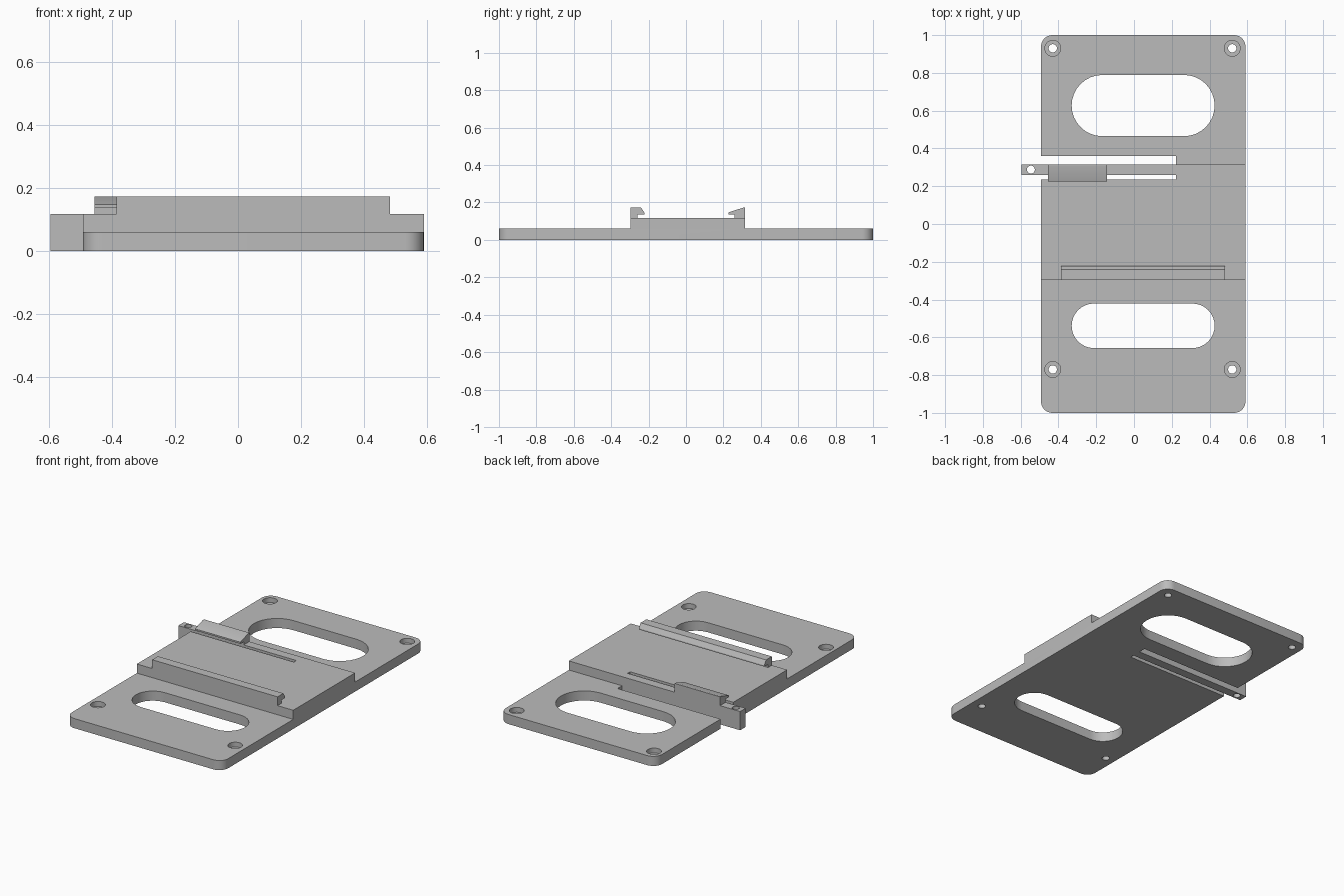
import bpy, bmesh, math

if "Cube" in bpy.data.objects:
    bpy.data.objects.remove(bpy.data.objects["Cube"])

grey = bpy.data.materials.new("plain grey")
grey.diffuse_color = (0.5, 0.5, 0.5, 1)
grey.use_nodes = True
grey.node_tree.nodes["Principled BSDF"].inputs["Base Color"].default_value = grey.diffuse_color


def prism(name, pts, axis, lo, hi, corner=0.0):
    """Extrude a closed profile along x (points are y, z) or z (points are x, y)."""
    bm = bmesh.new()
    place = (lambda p, t: (t, p[0], p[1])) if axis == "x" else (lambda p, t: (p[0], p[1], t))
    a = [bm.verts.new(place(p, lo)) for p in pts]
    b = [bm.verts.new(place(p, hi)) for p in pts]
    n = len(pts)
    bm.faces.new(a)
    bm.faces.new(b)
    for i in range(n):
        j = (i + 1) % n
        bm.faces.new((a[i], a[j], b[j], b[i]))
    bmesh.ops.recalc_face_normals(bm, faces=bm.faces)
    if corner:
        # round the upright edges at both ends of the plate
        edges = [e for e in bm.edges
                 if abs(e.verts[0].co.z - e.verts[1].co.z) > 0.01
                 and all(abs(v.co.y) > 0.99 for v in e.verts)]
        bmesh.ops.bevel(bm, geom=edges, offset=corner, segments=8,
                        profile=0.5, affect="EDGES")
    me = bpy.data.meshes.new(name)
    bm.to_mesh(me)
    bm.free()
    ob = bpy.data.objects.new(name, me)
    bpy.context.collection.objects.link(ob)
    me.materials.append(grey)
    return ob


def rect(x0, x1, y0, y1):
    return [(x0, y0), (x1, y0), (x1, y1), (x0, y1)]


def stadium(x0, x1, cy, r, n=16):
    """Outline with round ends; a circle when x1 - x0 equals 2r."""
    pts = []
    for cx, start in ((x1 - r, -90), (x0 + r, 90)):
        for i in range(n + 1):
            t = math.radians(start + 180 * i / n)
            pts.append((cx + r * math.cos(t), cy + r * math.sin(t)))
    if x1 - x0 < 2 * r + 1e-5:
        pts = pts[:n] + pts[n + 1:-1]
    return pts


def circle(x, y, r):
    return stadium(x - r, x + r, y, r)


def cut(target, pts, lo=-0.1, hi=0.3):
    cutter = prism("cutter", pts, "z", lo, hi)
    cutter.hide_render = True
    mod = target.modifiers.new("cut", "BOOLEAN")
    mod.operation = "DIFFERENCE"
    mod.solver = "EXACT"
    mod.object = cutter
    bpy.context.view_layer.objects.active = target
    bpy.ops.object.modifier_apply(modifier=mod.name)
    bpy.data.objects.remove(cutter, do_unlink=True)


# Mounting plate with raised middle
T, H, TOP = 0.06, 0.117, 0.172
plate = prism("mounting_plate",
              [(-1, 0), (1, 0), (1, T), (0.315, T), (0.315, H),
               (-0.297, H), (-0.297, T), (-1, T)],
              "x", -0.492, 0.59, corner=0.06)

# Long openings and the gap around the spring arm
cut(plate, stadium(-0.33, 0.427, 0.627, 0.162))
cut(plate, stadium(-0.33, 0.427, -0.539, 0.118))
cut(plate, rect(-0.7, 0.222, 0.235, 0.36))

# Counterbored screw holes
for x in (-0.43, 0.52):
    for y in (-0.77, 0.93):
        cut(plate, circle(x, y, 0.022))
        cut(plate, circle(x, y, 0.042), lo=0.03)

# Spring arm with a small hole at its free end
arm = prism("spring_arm", rect(-0.595, 0.222, 0.26, 0.315), "z", 0, H)
cut(arm, circle(-0.546, 0.288, 0.021))

# Catch on the arm and fixed rail, both hooked inward
catch = prism("arm_catch",
              [(0.315, H), (0.315, TOP), (0.305, TOP), (0.226, 0.147),
               (0.226, 0.137), (0.26, 0.137), (0.26, H)],
              "x", -0.456, -0.142)
rail = prism("fixed_rail",
             [(-0.297, H), (-0.297, TOP), (-0.24, TOP), (-0.222, 0.145),
              (-0.222, 0.137), (-0.26, 0.137), (-0.26, H)],
             "x", -0.386, 0.482)

# Smooth round walls, sharp edges elsewhere
bpy.ops.object.select_all(action="DESELECT")
for ob in (plate, arm, catch, rail):
    ob.select_set(True)
bpy.context.view_layer.objects.active = plate
bpy.ops.object.shade_smooth_by_angle(angle=math.radians(25))
